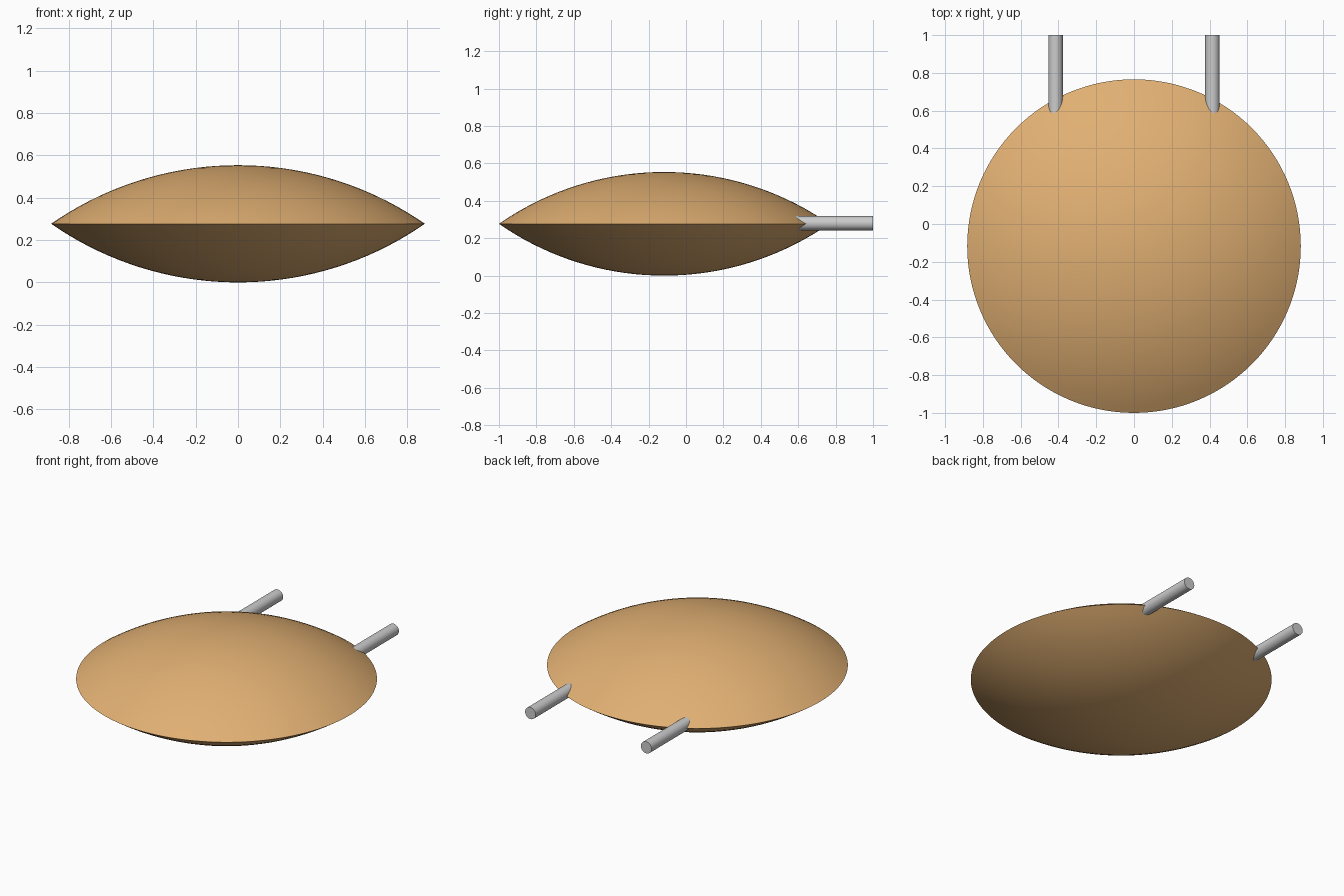
import bpy, bmesh, math

if "Cube" in bpy.data.objects:
    bpy.data.objects.remove(bpy.data.objects["Cube"])

RIM_R, HALF_H, CY = 0.883, 0.277, -0.117   # lens rim radius, half thickness, centre y
SEGS, RINGS = 128, 18

tan = bpy.data.materials.new("tan")
tan.diffuse_color = (0.75, 0.43, 0.17, 1)
tan.use_nodes = True
tan.node_tree.nodes["Principled BSDF"].inputs["Base Color"].default_value = tan.diffuse_color


def smooth(obj):
    bpy.ops.object.select_all(action='DESELECT')
    obj.select_set(True)
    bpy.context.view_layer.objects.active = obj
    bpy.ops.object.shade_smooth_by_angle(angle=math.radians(30))


# Lens body: two spherical caps meeting at a sharp rim, spun from an arc profile
sphere_r = (RIM_R ** 2 + HALF_H ** 2) / (2 * HALF_H)
max_a = math.asin(RIM_R / sphere_r)
arc = [(sphere_r * math.sin(max_a * i / RINGS),
        sphere_r * math.cos(max_a * i / RINGS) - sphere_r + HALF_H) for i in range(RINGS + 1)]
profile = arc + [(r, -z) for r, z in reversed(arc[:-1])]

bm = bmesh.new()
verts = [bm.verts.new((r, 0, z)) for r, z in profile]
edges = [bm.edges.new(pair) for pair in zip(verts, verts[1:])]
bmesh.ops.spin(bm, geom=verts + edges, cent=(0, 0, 0), axis=(0, 0, 1),
               angle=math.tau, steps=SEGS, use_duplicate=False)
bmesh.ops.remove_doubles(bm, verts=bm.verts, dist=1e-5)
bmesh.ops.recalc_face_normals(bm, faces=bm.faces)
mesh = bpy.data.meshes.new("lens_body")
bm.to_mesh(mesh)
bm.free()
body = bpy.data.objects.new("lens_body", mesh)
body.location = (0, CY, HALF_H)
bpy.context.collection.objects.link(body)
mesh.materials.append(tan)
smooth(body)

# Two rods sunk into the back of the rim
ROD_START, ROD_END = 0.55, 1.0
for name, x in (("left_rod", -0.415), ("right_rod", 0.415)):
    bpy.ops.mesh.primitive_cylinder_add(
        vertices=32, radius=0.038, depth=ROD_END - ROD_START,
        location=(x, (ROD_START + ROD_END) / 2, HALF_H + 0.003), rotation=(math.pi / 2, 0, 0))
    rod = bpy.context.object
    rod.name = name
    smooth(rod)
